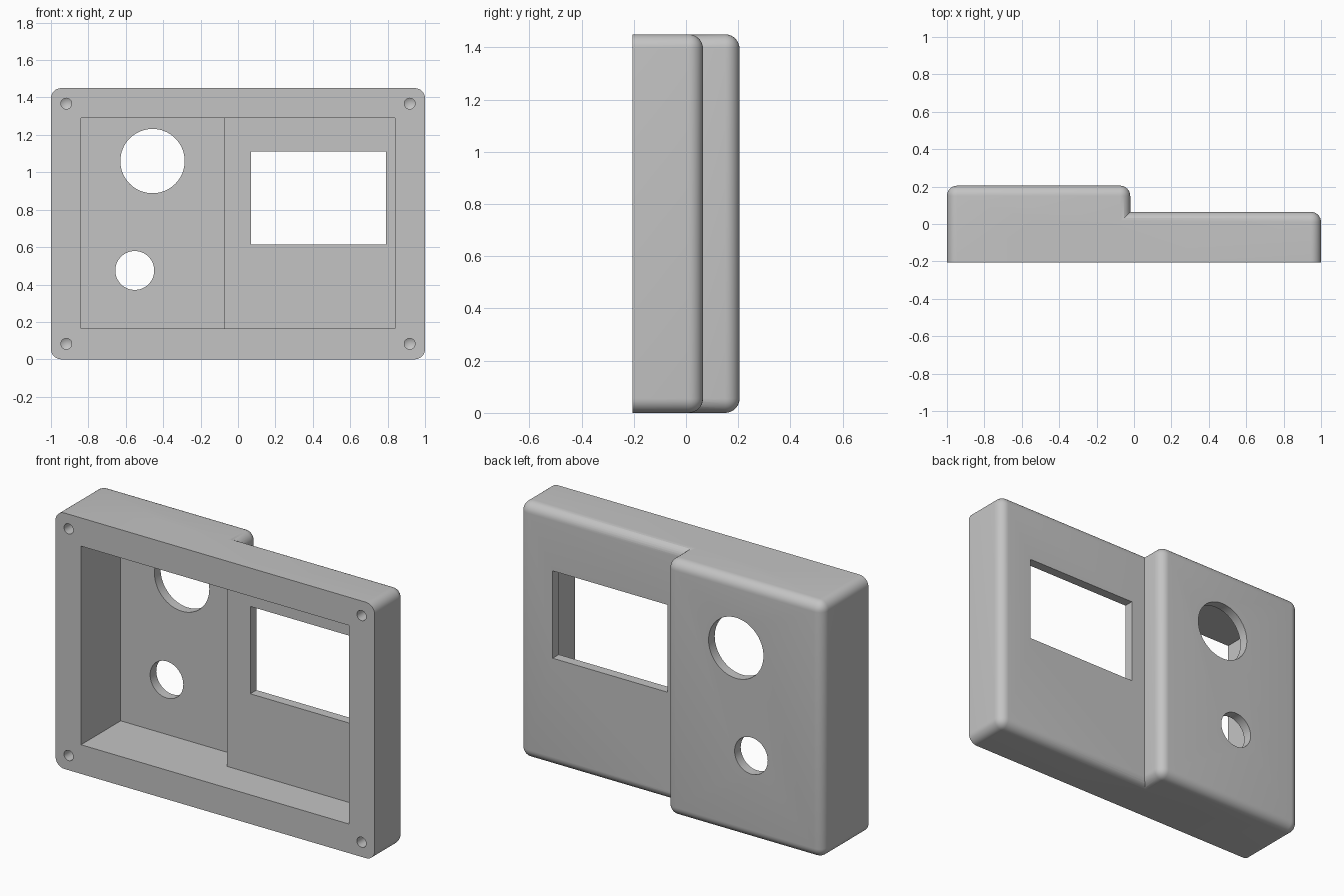
import bpy, bmesh, math
from mathutils import Matrix, Vector

old = bpy.data.objects.get("Cube")
if old:
    bpy.data.objects.remove(old, do_unlink=True)

HEIGHT, FRONT, WALL = 1.45, -0.205, 0.055
STEP = -0.02          # x where the deep half ends
DEEP, SHALLOW = 0.205, 0.065   # back faces of both halves

grey = bpy.data.materials.new("plain grey")
grey.use_nodes = True
colour = (0.55, 0.55, 0.55, 1)
grey.diffuse_color = colour
grey.node_tree.nodes["Principled BSDF"].inputs["Base Color"].default_value = colour


def finish(bm, name):
    bmesh.ops.recalc_face_normals(bm, faces=bm.faces)
    mesh = bpy.data.meshes.new(name)
    bm.to_mesh(mesh)
    bm.free()
    mesh.materials.append(grey)
    obj = bpy.data.objects.new(name, mesh)
    bpy.context.collection.objects.link(obj)
    return obj


def box(name, x, y, z, round_edges=None):
    lo, hi = Vector((x[0], y[0], z[0])), Vector((x[1], y[1], z[1]))
    bm = bmesh.new()
    bmesh.ops.create_cube(bm, size=1, matrix=Matrix.Translation((lo + hi) / 2)
                          @ Matrix.Diagonal((*(hi - lo), 1)))
    if round_edges:
        edges = [e for e in bm.edges if round_edges(e)]
        bmesh.ops.bevel(bm, geom=edges, offset=WALL, segments=8,
                        profile=0.5, affect='EDGES', clamp_overlap=True)
    return finish(bm, name)


def drill(name, x, z, radius, y0, y1, sides=64, tip=0):
    bm = bmesh.new()
    bmesh.ops.create_cone(bm, cap_ends=True, segments=sides, radius1=radius,
                          radius2=radius, depth=y1 - y0,
                          matrix=Matrix.Translation((x, (y0 + y1) / 2, z))
                          @ Matrix.Rotation(-math.pi / 2, 4, 'X'))
    if tip:   # pointed end of a blind hole
        end = max(bm.faces, key=lambda f: f.calc_center_median().y)
        for v in bmesh.ops.poke(bm, faces=[end])["verts"]:
            v.co.y += tip
    return finish(bm, name)


def combine(target, other, operation):
    mod = target.modifiers.new(operation.lower(), 'BOOLEAN')
    mod.operation, mod.object, mod.solver = operation, other, 'EXACT'
    bpy.context.view_layer.objects.active = target
    bpy.ops.object.modifier_apply(modifier=mod.name)
    bpy.data.objects.remove(other, do_unlink=True)


def not_front(e):
    return any(v.co.y > FRONT + 0.01 for v in e.verts)


# Outer shell: a deep half and a shallow half with rounded backs
shell = box("enclosure_shell", (-1, STEP), (FRONT, DEEP), (0, HEIGHT), not_front)
shallow = box("shallow_half", (-0.5, 1), (FRONT, SHALLOW), (0, HEIGHT),
              lambda e: not_front(e) and any(v.co.x > 0 for v in e.verts))
combine(shell, shallow, 'UNION')

# Stepped cavity, open at the front
cavity_z = (0.165, 1.29)
cutters = [
    box("deep_cavity", (-0.84, STEP - WALL), (-0.4, DEEP - WALL), cavity_z),
    box("shallow_cavity", (-0.3, 0.84), (-0.4, SHALLOW - WALL), cavity_z),
    # Display window and two round openings
    box("window", (0.07, 0.79), (-0.1, 0.3), (0.615, 1.11)),
    drill("large_opening", -0.457, 1.06, 0.172, 0, 0.4),
    drill("small_opening", -0.552, 0.475, 0.104, 0, 0.4),
]
# Blind screw holes in the corners of the rim
for x in (-0.918, 0.918):
    for z in (0.083, HEIGHT - 0.083):
        cutters.append(drill("screw_hole", x, z, 0.029, -0.3, -0.05, 32, 0.017))
for cutter in cutters:
    combine(shell, cutter, 'DIFFERENCE')

# Smooth fillets, sharp edges elsewhere
bpy.ops.object.select_all(action='DESELECT')
shell.select_set(True)
bpy.context.view_layer.objects.active = shell
bpy.ops.object.shade_smooth_by_angle(angle=math.radians(30))
